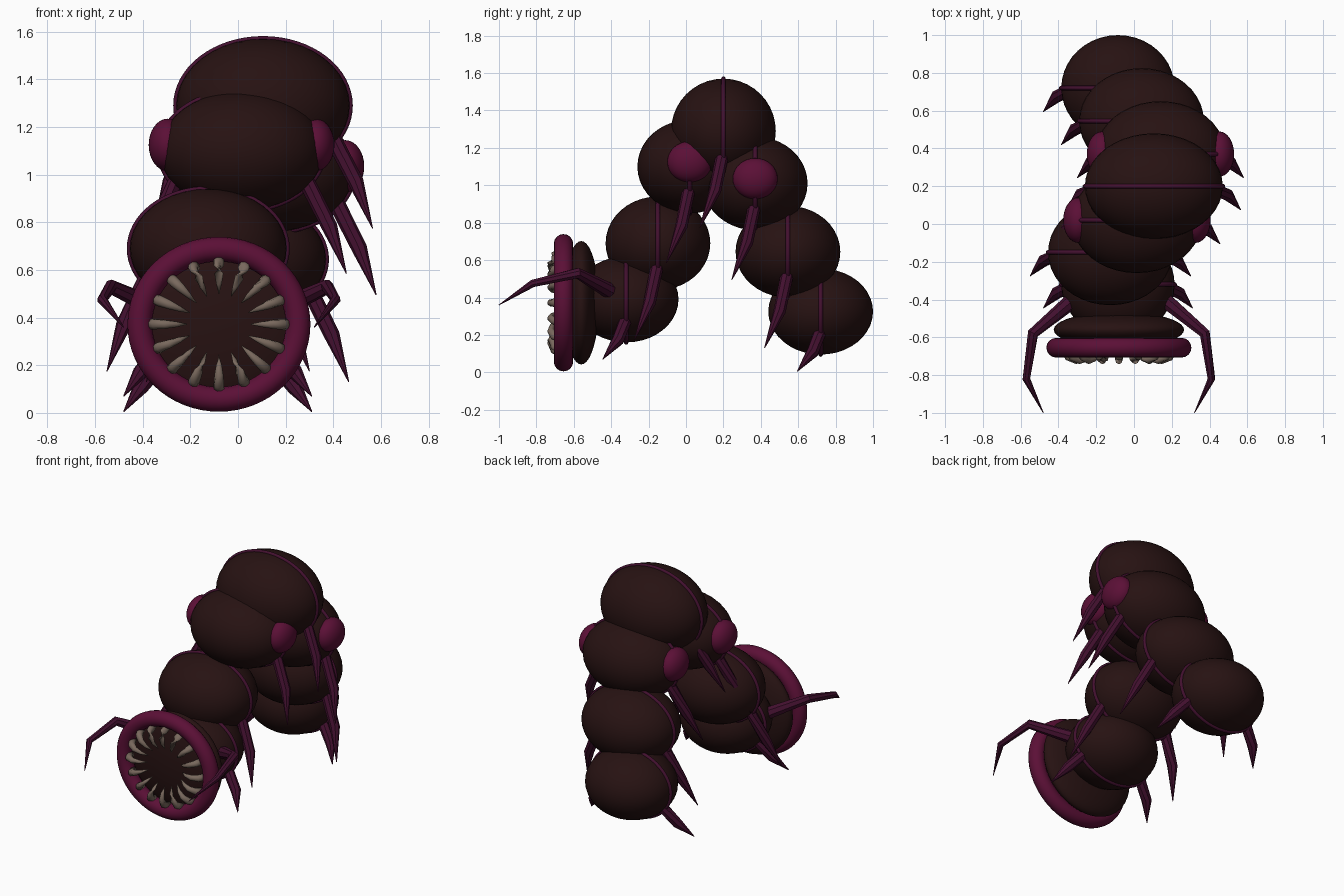
import bpy, bmesh, math
from mathutils import Vector, Matrix

cube = bpy.data.objects.get("Cube")
if cube:
    bpy.data.objects.remove(cube, do_unlink=True)


def material(name, color):
    m = bpy.data.materials.new(name)
    m.use_nodes = True
    m.diffuse_color = (*color, 1)
    bsdf = m.node_tree.nodes["Principled BSDF"]
    bsdf.inputs["Base Color"].default_value = (*color, 1)
    bsdf.inputs["Roughness"].default_value = 0.7
    return m


BROWN = material("dark brown hide", (0.02, 0.006, 0.006))
MAGENTA = material("deep magenta flesh", (0.105, 0.005, 0.037))
PLUM = material("dark plum limb", (0.055, 0.005, 0.028))
BONE = material("dull bone", (0.19, 0.14, 0.11))


def finish(bm, name, mat):
    bmesh.ops.recalc_face_normals(bm, faces=bm.faces)
    for f in bm.faces:
        f.smooth = True
    me = bpy.data.meshes.new(name)
    bm.to_mesh(me)
    bm.free()
    me.materials.append(mat)
    ob = bpy.data.objects.new(name, me)
    bpy.context.collection.objects.link(ob)
    return ob


def ellipsoid(name, center, radii, mat, detail=32):
    bm = bmesh.new()
    bmesh.ops.create_uvsphere(bm, u_segments=detail, v_segments=detail // 2, radius=1,
                              matrix=Matrix.LocRotScale(Vector(center), None, Vector(radii)))
    return finish(bm, name, mat)


def loft(bm, loops, closed=False):
    """Skin a list of equal vertex loops."""
    pairs = list(zip(loops, loops[1:])) + ([(loops[-1], loops[0])] if closed else [])
    for a, b in pairs:
        for i in range(len(a)):
            j = (i + 1) % len(a)
            bm.faces.new((a[i], a[j], b[j], b[i]))


def hoop(name, center, rx, rz, tube, mat, steps=64, sides=12):
    """Elliptical ring standing in the xz plane."""
    bm = bmesh.new()
    c, loops = Vector(center), []
    for i in range(steps):
        a = math.tau * i / steps
        out = Vector((math.cos(a), 0, math.sin(a)))
        mid = c + Vector((rx * out.x, 0, rz * out.z))
        loops.append([bm.verts.new(mid + tube * (math.cos(t) * out + Vector((0, math.sin(t), 0))))
                      for t in (math.tau * k / sides for k in range(sides))])
    loft(bm, loops, closed=True)
    return finish(bm, name, mat)


def spike(bm, points, radii, sides=8):
    """Tapered limb along a bent path."""
    pts = [Vector(p) for p in points]
    loops = []
    for i, (p, r) in enumerate(zip(pts, radii)):
        way = (pts[min(i + 1, len(pts) - 1)] - pts[max(i - 1, 0)]).normalized()
        u = way.cross(Vector((0.3, 0.2, 1)) if abs(way.z) < 0.9 else Vector((0, 1, 0))).normalized()
        v = way.cross(u)
        loops.append([bm.verts.new(p + r * (math.cos(t) * u + math.sin(t) * v))
                      for t in (math.tau * k / sides for k in range(sides))])
    loft(bm, loops)
    bm.faces.new(loops[0])
    bm.faces.new(loops[-1])


def limb_pair(name, origin, points, radii, mat):
    for side, label in ((1, "left"), (-1, "right")):
        bm = bmesh.new()
        spike(bm, [Vector(origin) + Vector((side * x, y, z)) for x, y, z in points], radii)
        ob = finish(bm, f"{label}_{name}", mat)
        bpy.context.view_layer.objects.active = ob
        ob.select_set(True)
        bpy.ops.object.shade_smooth_by_angle(angle=math.radians(40))
        ob.select_set(False)


# Body segments from head to tail: centre, half width, half height
SEGMENTS = [
    ((-0.085, -0.32, 0.39), 0.30, 0.23),
    ((-0.125, -0.15, 0.69), 0.33, 0.25),
    ((0.015, 0.02, 1.10), 0.345, 0.25),
    ((0.105, 0.20, 1.29), 0.365, 0.28),
    ((0.14, 0.37, 1.01), 0.345, 0.25),
    ((0.04, 0.545, 0.645), 0.33, 0.245),
    ((-0.085, 0.72, 0.325), 0.30, 0.23),
]
for n, (c, rx, rz) in enumerate(SEGMENTS, 1):
    ellipsoid(f"body_segment_{n}", c, (rx, 0.28, rz), BROWN, 40)
    hoop(f"segment_band_{n}", c, rx, rz, 0.012, PLUM)
    # End legs are shorter, so that their tips rest near the ground
    drop = 0.32 if n in (1, 7) else 0.515
    tip = (rx + 0.095, -0.125, -drop)
    knee = (rx + 0.025, -0.045, -0.22 if n in (1, 7) else -0.32)
    limb_pair(f"leg_{n}", c, [(rx * 0.75, 0, -0.1), knee, tip], (0.035, 0.033, 0.002), PLUM)
    # Side bulges
    if n in (3, 5):
        for side, label in ((1, "left"), (-1, "right")):
            ellipsoid(f"{label}_bulge_{n}", (c[0] + side * 0.31, c[1], c[2] + 0.025),
                      (0.08, 0.12, 0.11), MAGENTA)

# Head disc and mouth rim
MOUTH = Vector((-0.08, -0.655, 0.372))
ellipsoid("head", MOUTH + Vector((0, 0.095, 0)), (0.345, 0.095, 0.33), BROWN, 40)
hoop("mouth_rim", MOUTH, 0.332, 0.315, 0.052, MAGENTA, sides=16)

# Ring of curved teeth
bm = bmesh.new()
for i in range(16):
    a = math.tau * i / 16
    path = [MOUTH + Vector((r * math.cos(a), y, r * 0.95 * math.sin(a)))
            for r, y in ((0.29, 0.0), (0.265, -0.05), (0.225, -0.068), (0.18, -0.06), (0.135, -0.035))]
    spike(bm, path, (0.024, 0.023, 0.019, 0.012, 0.002))
finish(bm, "teeth", BONE)

# Forward-reaching mandibles
limb_pair("mandible", (MOUTH.x, 0, 0),
          [(0.24, -0.40, 0.43), (0.455, -0.58, 0.53), (0.49, -0.82, 0.475), (0.40, -1.0, 0.36)],
          (0.043, 0.03, 0.021, 0.002), PLUM)
